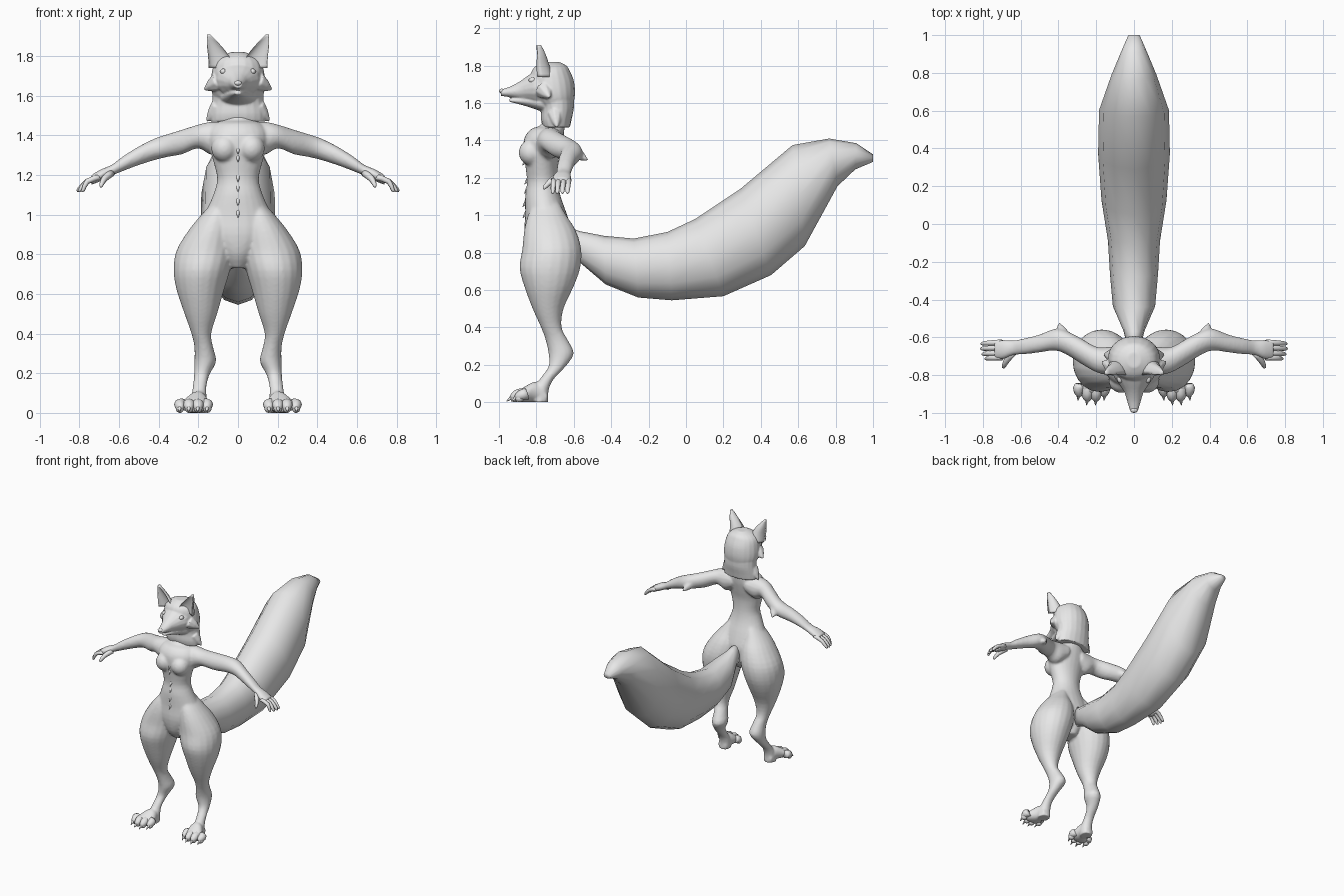
import bpy, bmesh, math
from mathutils import Vector, Matrix

default = bpy.data.objects.get("Cube")
if default:
    bpy.data.objects.remove(default, do_unlink=True)

fur = bpy.data.materials.new("light_grey")
fur.use_nodes = True
fur.diffuse_color = (0.8, 0.8, 0.8, 1)
fur.node_tree.nodes["Principled BSDF"].inputs["Base Color"].default_value = fur.diffuse_color


# Each ring is (centre, half axis, half axis); these build one from its extents
def ring_z(z, x0, x1, y0, y1):
    return (Vector(((x0 + x1) / 2, (y0 + y1) / 2, z)),
            Vector(((x1 - x0) / 2, 0, 0)), Vector((0, (y1 - y0) / 2, 0)))


def ring_x(x, y0, y1, z0, z1):
    return (Vector((x, (y0 + y1) / 2, (z0 + z1) / 2)),
            Vector((0, (y1 - y0) / 2, 0)), Vector((0, 0, (z1 - z0) / 2)))


def ring_y(y, x0, x1, z0, z1):
    return (Vector(((x0 + x1) / 2, y, (z0 + z1) / 2)),
            Vector(((x1 - x0) / 2, 0, 0)), Vector((0, 0, (z1 - z0) / 2)))


def centred(ring, at, half, low, high):
    return ring(at, -half, half, low, high)


def curve(a, b, c, d, t):
    return b + (c - a) * (t / 2) + (a * 2 - b * 5 + c * 4 - d) * (t * t / 2) \
        + (b * 3 - a - c * 3 + d) * (t ** 3 / 2)


def loft(bm, rings, sides=16, steps=3, side=1):
    """Skin a closed tube through the rings, smoothed between them."""
    last = len(rings) - 1
    full = []
    for i in range(last):
        near = [rings[min(max(k, 0), last)] for k in range(i - 1, i + 3)]
        for s in range(steps):
            full.append([curve(*(r[k] for r in near), s / steps) for k in range(3)])
    full.append(rings[last])
    rows = []
    for c, u, v in full:
        row = []
        for k in range(sides):
            a = math.tau * k / sides
            p = c + u * math.cos(a) + v * math.sin(a)
            row.append(bm.verts.new((p.x * side, p.y, p.z)))
        rows.append(row)
    for lower, upper in zip(rows, rows[1:]):
        for k in range(sides):
            n = (k + 1) % sides
            bm.faces.new((lower[k], lower[n], upper[n], upper[k]))
    bm.faces.new(rows[0])
    bm.faces.new(rows[-1])


def tube(bm, points, radii, side=1, sides=8):
    """Round tapering tube along a few points."""
    points = [Vector(p) for p in points]
    along = (points[-1] - points[0]).normalized()
    u = along.orthogonal().normalized()
    v = along.cross(u)
    loft(bm, [(p, u * r, v * r) for p, r in zip(points, radii)], sides, 2, side)


def spike(bm, base, tip, radius, side=1):
    middle = Vector(base).lerp(Vector(tip), 0.5)
    tube(bm, (base, middle, tip), (radius, radius * 0.65, radius * 0.08), side)


def ball(bm, centre, size):
    bmesh.ops.create_uvsphere(bm, u_segments=16, v_segments=10, radius=1,
                              matrix=Matrix.Translation(centre) @ Matrix.Diagonal((*size, 1)))


def finish(bm, name, mirror=False, voxel=0, relax=4):
    bmesh.ops.recalc_face_normals(bm, faces=bm.faces)
    for face in bm.faces:
        face.smooth = True
    mesh = bpy.data.meshes.new(name)
    bm.to_mesh(mesh)
    bm.free()
    mesh.materials.append(fur)
    obj = bpy.data.objects.new(name, mesh)
    bpy.context.collection.objects.link(obj)
    if mirror:
        obj.modifiers.new("mirror", "MIRROR").use_mirror_merge = False
    if voxel:
        remesh = obj.modifiers.new("blend", "REMESH")
        remesh.mode = "VOXEL"
        remesh.voxel_size = voxel
        remesh.use_smooth_shade = True
        smooth = obj.modifiers.new("relax", "SMOOTH")
        smooth.factor = 0.5
        smooth.iterations = relax
    return obj


# Body: torso, neck, legs and arms blended into one skin
torso = [(.73, .045, -.8, -.67), (.8, .1, -.845, -.63), (.9, .17, -.865, -.61),
         (1, .165, -.86, -.635), (1.1, .125, -.86, -.67), (1.18, .105, -.85, -.685),
         (1.27, .125, -.86, -.685), (1.34, .145, -.87, -.67), (1.41, .15, -.865, -.655),
         (1.46, .12, -.83, -.65), (1.49, .065, -.77, -.645), (1.6, .06, -.75, -.63)]
leg = [(1.07, .04, .12, -.81, -.68), (1, .03, .185, -.845, -.64), (.92, .015, .25, -.865, -.59),
       (.82, .015, .31, -.875, -.56), (.72, .04, .325, -.89, -.565), (.62, .07, .31, -.865, -.6),
       (.5, .105, .27, -.82, -.655), (.4, .135, .235, -.775, -.665), (.33, .125, .22, -.75, -.63),
       (.26, .11, .22, -.735, -.6), (.19, .145, .222, -.735, -.645), (.12, .16, .23, -.785, -.71),
       (.06, .155, .24, -.82, -.735), (0, .155, .245, -.825, -.735)]
foot = [(-.74, .165, .235, 0, .05), (-.8, .155, .25, 0, .11),
        (-.86, .145, .285, 0, .085), (-.9, .15, .3, .005, .06)]
arm = [(.06, -.79, -.65, 1.34, 1.465), (.13, -.8, -.65, 1.3, 1.47), (.2, -.785, -.65, 1.335, 1.455),
       (.28, -.74, -.605, 1.305, 1.43), (.36, -.69, -.565, 1.29, 1.405),
       (.42, -.67, -.555, 1.275, 1.385), (.5, -.68, -.585, 1.25, 1.345),
       (.58, -.69, -.605, 1.22, 1.295), (.64, -.695, -.615, 1.195, 1.25),
       (.69, -.715, -.612, 1.17, 1.23), (.74, -.715, -.615, 1.15, 1.2)]
bm = bmesh.new()
loft(bm, [centred(ring_z, *r) for r in torso], 24)
for side in (1, -1):
    loft(bm, [ring_z(*r) for r in leg], 20, side=side)
    loft(bm, [ring_y(*r) for r in foot], side=side)
    loft(bm, [ring_x(*r) for r in arm], side=side)
    ball(bm, (side * .068, -.825, 1.335), (.068, .07, .07))
    # elbow fur
    spike(bm, (.37, -.6, 1.34), (.4, -.52, 1.29), .04, side)
finish(bm, "body", voxel=.009)

# Head: skull, neck ruff, muzzle, jaw and cheek fur
skull = [(1.56, .1, -.77, -.61), (1.61, .13, -.8, -.598), (1.66, .138, -.825, -.593),
         (1.72, .132, -.835, -.6), (1.77, .117, -.825, -.62), (1.8, .085, -.8, -.64),
         (1.82, .035, -.76, -.68)]
ruff = [(1.47, .138, -.765, -.62), (1.51, .138, -.775, -.612),
        (1.57, .13, -.775, -.6), (1.64, .13, -.79, -.6)]
muzzle = [(-.74, .12, 1.58, 1.8), (-.8, .11, 1.59, 1.775), (-.84, .085, 1.605, 1.75),
          (-.89, .052, 1.618, 1.715), (-.94, .036, 1.63, 1.688), (-.99, .022, 1.638, 1.672)]
jaw = [(-.76, .09, 1.55, 1.64), (-.84, .055, 1.578, 1.64),
       (-.9, .033, 1.595, 1.628), (-.945, .016, 1.606, 1.622)]
bm = bmesh.new()
loft(bm, [centred(ring_z, *r) for r in skull], 20)
loft(bm, [centred(ring_z, *r) for r in ruff], 20)
loft(bm, [centred(ring_y, *r) for r in muzzle])
loft(bm, [centred(ring_y, *r) for r in jaw])
for side in (1, -1):
    spike(bm, (.1, -.76, 1.67), (.172, -.73, 1.63), .05, side)
    spike(bm, (.1, -.7, 1.54), (.16, -.69, 1.47), .045, side)
finish(bm, "head", voxel=.006, relax=3)

# Ears, hollowed at the front
ear = [(1.74, .03, .148, -.88, -.71), (1.8, .045, .151, -.87, -.73),
       (1.86, .092, .157, -.84, -.75), (1.91, .14, .157, -.8, -.775)]
bm = bmesh.new()
loft(bm, [ring_z(*r) for r in ear])
for v in bm.verts:
    if v.co.y < -.8:
        v.co.y = -.8 + (-.8 - v.co.y) * .4
finish(bm, "ears", mirror=True)

# Nose and eyes
bm = bmesh.new()
ball(bm, (0, -.985, 1.664), (.02, .015, .013))
finish(bm, "nose")
bm = bmesh.new()
ball(bm, (.074, -.82, 1.722), (.016, .022, .015))
finish(bm, "eyes", mirror=True)

# Fingers and thumb
bm = bmesh.new()
for y, reach in ((-.627, .81), (-.654, .812), (-.682, .805), (-.706, .79)):
    tube(bm, ((.7, y, 1.19), (.76, y - .003, 1.168), (reach - .01, y - .006, 1.128),
              (reach, y - .007, 1.117)), (.016, .014, .011, .004))
tube(bm, ((.64, -.68, 1.21), (.675, -.725, 1.18), (.69, -.755, 1.15), (.693, -.762, 1.14)),
     (.02, .016, .011, .004))
finish(bm, "fingers", mirror=True)

# Toes with claws, fanned outwards
toes, claws = bmesh.new(), bmesh.new()
for i in range(4):
    x, tip = .168 + .038 * i, .155 + .046 * i
    front = -.925 if i in (1, 2) else -.9
    tube(toes, ((x, -.85, .045), (tip, front + .03, .042), (tip, front, .03),
                (tip, front - .014, .026)), (.03, .03, .023, .009))
    ball(toes, (tip, front + .01, .022), (.021, .024, .022))
    spike(claws, (tip, front, .032), (tip + .004, front - .035, .004), .012)
finish(toes, "toes", mirror=True)
finish(claws, "claws", mirror=True)

# Little fur tufts down the middle of the front
bm = bmesh.new()
for z, y in ((1.34, -.865), (1.3, -.86), (1.2, -.848), (1.15, -.85), (1.08, -.858), (1.02, -.858)):
    spike(bm, (0, y + .01, z), (0, y - .015, z - .035), .012)
finish(bm, "front_tufts")

# Tail: top edge, bottom edge and half width at each section
tail = [(-.66, .95, -.64, .78, .035), (-.57, .915, -.565, .745, .055), (-.44, .89, -.43, .63, .112),
        (-.28, .875, -.255, .56, .127), (-.1, .91, -.075, .545, .138), (.05, .98, .2, .567, .172),
        (.29, 1.14, .455, .68, .19), (.57, 1.375, .635, .835, .185), (.765, 1.41, .81, 1.155, .12),
        (.91, 1.385, .905, 1.245, .07), (1, 1.325, 1, 1.285, .03)]
rings = []
for top_y, top_z, low_y, low_z, half in tail:
    top, low = Vector((0, top_y, top_z)), Vector((0, low_y, low_z))
    rings.append(((top + low) / 2, Vector((half, 0, 0)), (top - low) / 2))
bm = bmesh.new()
loft(bm, rings, sides=12, steps=1)
finish(bm, "tail")
